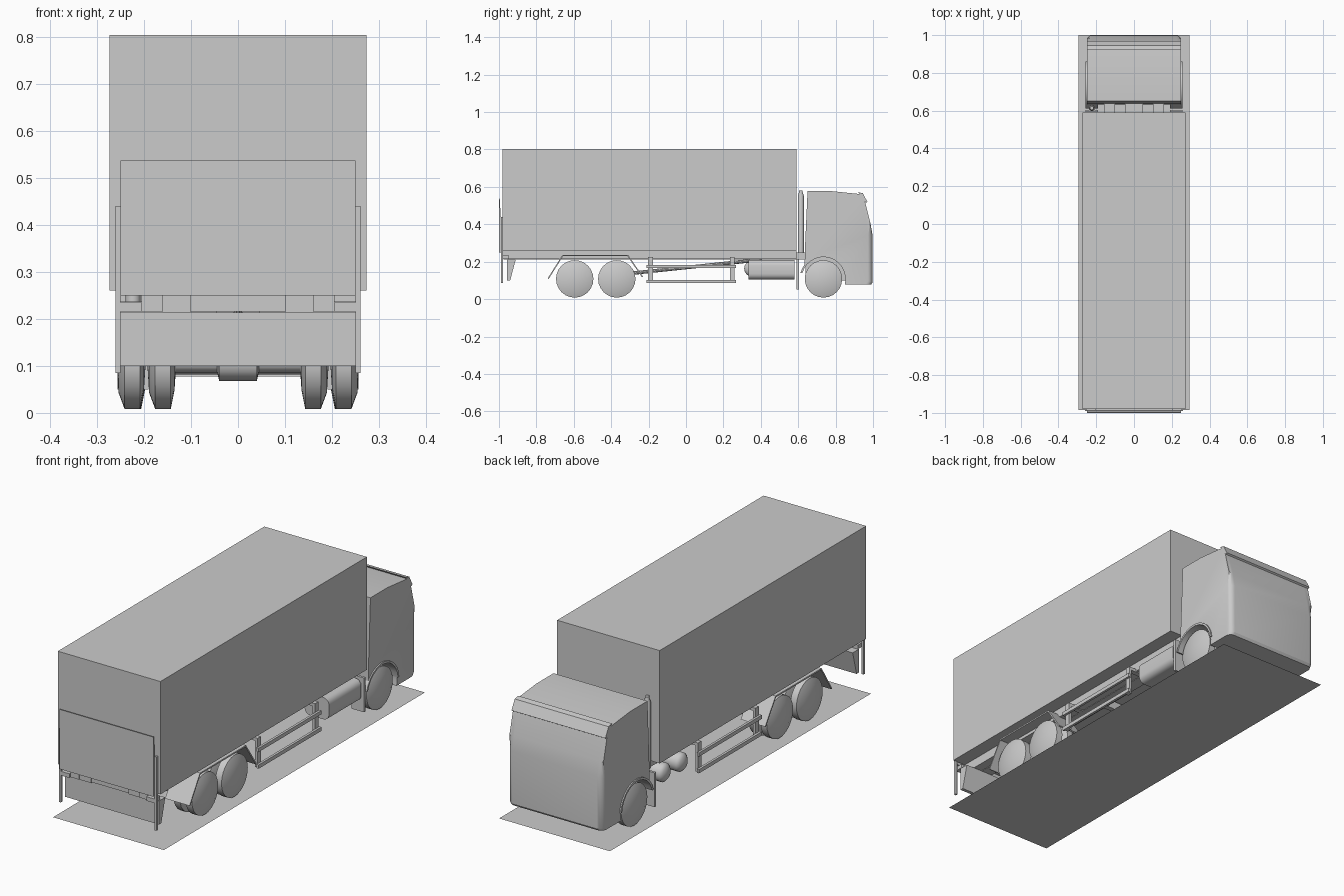
import bpy, bmesh, math
from mathutils import Vector

if "Cube" in bpy.data.objects:
    bpy.data.objects.remove(bpy.data.objects["Cube"])

grey = bpy.data.materials.new("plain grey")
grey.diffuse_color = (0.6, 0.6, 0.6, 1)
grey.use_nodes = True
grey.node_tree.nodes["Principled BSDF"].inputs["Base Color"].default_value = grey.diffuse_color


def finish(bm, name, smooth=None):
    bmesh.ops.recalc_face_normals(bm, faces=bm.faces)
    me = bpy.data.meshes.new(name)
    bm.to_mesh(me)
    bm.free()
    me.materials.append(grey)
    ob = bpy.data.objects.new(name, me)
    bpy.context.collection.objects.link(ob)
    if smooth:
        bpy.ops.object.select_all(action='DESELECT')
        ob.select_set(True)
        bpy.context.view_layer.objects.active = ob
        bpy.ops.object.shade_smooth_by_angle(angle=math.radians(smooth))
    return ob


def prism_bm(pts, x0, x1):
    """Extrude a (y, z) outline from x0 to x1."""
    bm = bmesh.new()
    a = [bm.verts.new((x0, y, z)) for y, z in pts]
    b = [bm.verts.new((x1, y, z)) for y, z in pts]
    n = len(pts)
    bm.faces.new(a)
    bm.faces.new(b[::-1])
    for i in range(n):
        j = (i + 1) % n
        bm.faces.new((a[i], b[i], b[j], a[j]))
    return bm


def prism(name, pts, x0, x1, smooth=None):
    return finish(prism_bm(pts, x0, x1), name, smooth)


def box(name, x0, x1, y0, y1, z0, z1):
    return prism(name, [(y0, z0), (y1, z0), (y1, z1), (y0, z1)], x0, x1)


def lathe(name, prof, origin, axis, n=24, smooth=35):
    """Spin (distance along axis, radius) points round an axis; radius 0 closes the end."""
    rot = Vector((0, 0, 1)).rotation_difference(Vector(axis))
    o = Vector(origin)
    bm = bmesh.new()
    rings = []
    for d, r in prof:
        k = n if r > 0 else 1
        rings.append([bm.verts.new(o + rot @ Vector((r * math.cos(2 * math.pi * i / n),
                                                     r * math.sin(2 * math.pi * i / n), d)))
                      for i in range(k)])
    for a, b in zip(rings, rings[1:]):
        for i in range(n):
            j = (i + 1) % n
            vs = [a[i % len(a)], a[j % len(a)], b[j % len(b)], b[i % len(b)]]
            bm.faces.new(list(dict.fromkeys(vs)))
    return finish(bm, name, smooth)


def arc(cy, cz, r, a0, a1, n):
    return [(cy + r * math.cos(math.radians(a0 + (a1 - a0) * i / n)),
             cz + r * math.sin(math.radians(a0 + (a1 - a0) * i / n))) for i in range(n + 1)]


# flat base sheet the truck stands on
bm = bmesh.new()
bm.faces.new([bm.verts.new(c) for c in ((-.295, -.985, 0), (.295, -.985, 0), (.295, 1, 0), (-.295, 1, 0))])
finish(bm, "base_sheet")

# cargo box
box("cargo_box", -.273, .273, -.98, .59, .26, .803)

# cab: side outline with wheel arch, rounded front corners
FY, FZ = .735, .108
outline = [(.635, .25), (.65, .577), (.78, .577), (.945, .56), (.955, .53), (.985, .41),
           (.998, .34), (.998, .09), (.99, .078)] + arc(FY, FZ, .118, -15, 150, 12) + [(.635, .215)]
bm = prism_bm(outline, -.25, .25)
edges = [e for e in bm.edges if all(v.co.y > .95 for v in e.verts)
         and e.verts[0].co.x * e.verts[1].co.x > 0]
bmesh.ops.bevel(bm, geom=edges, offset=.025, segments=4, profile=.5, affect='EDGES')
finish(bm, "cab", 30)

# sun visor
prism("sun_visor", [(.92, .572), (.945, .566), (.97, .52), (.962, .515), (.94, .55)], -.25, .25)

# engine and gearbox under the cab
box("engine", -.125, .125, .64, .86, .1, .26)

# chassis
box("chassis_center", -.047, .047, .57, .64, .213, .25)
for y in (-.97, -.48, -.1, .3):
    box("cross_member", -.16, .16, y, y + .025, .215, .255)
lathe("drive_shaft", [(0, 0), (0, .01), (.78, .01), (.78, 0)], (0, -.37, .13), (0, 1, .105), 10)
for y in (-.595, -.37):
    lathe("rear_axle", [(0, 0), (0, .022), (.3, .022), (.3, 0)], (-.15, y, FZ), (1, 0, 0), 12)
    lathe("axle_housing", [(0, 0), (.01, .04), (.09, .04), (.1, 0)], (-.05, y, FZ), (1, 0, 0), 12)
lathe("front_axle", [(0, 0), (0, .018), (.42, .018), (.42, 0)], (-.21, FY, .1), (1, 0, 0), 12)

tyre = [(0, 0), (.004, .06), (.012, .1), (.045, .1), (.058, .065), (.062, 0)]
rear_fender = [(-.74, .11), (-.66, .237), (-.31, .237), (-.23, .12),
               (-.236, .117), (-.313, .23), (-.657, .23), (-.734, .108)]
for s in (-1, 1):
    # frame rails and body bearers
    box("frame_rail", s * .1, s * .16, -.975, .65, .213, .25)
    box("body_bearer", s * .16, s * .205, -.98, .59, .215, .26)

    # wheels: twin tyres at the rear, single at the front
    for y in (-.595, -.37):
        lathe("rear_inner_wheel", tyre, (s * .131, y, FZ), (s, 0, 0), 24, 50)
        lathe("rear_outer_wheel", tyre, (s * .196, y, FZ), (s, 0, 0), 24, 50)
    lathe("front_wheel", tyre, (s * .194, FY, FZ), (s, 0, 0), 24, 50)

    # mudguards
    prism("rear_mudguard", rear_fender, s * .13, s * .26)
    prism("front_mudguard", arc(FY, FZ, .127, 5, 165, 12) + arc(FY, FZ, .117, 165, 5, 12),
          s * .19, s * .256, 30)
    box("front_mud_flap", s * .19, s * .256, .592, .604, .05, .215)

    # side guards
    for z in (.085, .165):
        box("side_guard_rail", s * .245, s * .257, -.21, .268, z, z + .018)
    for y in (-.202, .235):
        box("side_guard_post", s * .232, s * .246, y, y + .025, .085, .225)
        box("side_guard_bracket", s * .16, s * .246, y, y + .025, .21, .225)

    # tail lift guides and hinges
    box("lift_guide", s * .25, s * .26, -.99, -.978, .085, .44)
    box("lift_hinge", s * .205, s * .25, -.99, -.95, .215, .235)

# tail lift platform, tapering to the top
prism("lift_platform", [(-1, .25), (-.985, .25), (-.985, .35), (-.996, .537), (-1, .537)], -.25, .25)

# rear under-run bumper
prism("rear_bumper", [(-.957, .1), (-.94, .1), (-.91, .213), (-.957, .213)], -.25, .25)

# fuel tank with rounded edges
bm = prism_bm([(.335, .105), (.58, .105), (.58, .21), (.335, .21)], .12, .25)
bmesh.ops.bevel(bm, geom=[e for e in bm.edges if abs(e.verts[0].co.y - e.verts[1].co.y) > .1],
                offset=.03, segments=4, profile=.5, affect='EDGES')
finish(bm, "fuel_tank", 30)

# air tanks on the other side
for y in (.355, .485):
    lathe("air_tank", [(0, 0), (.008, .03), (.02, .044), (.12, .044), (.132, .03), (.14, 0)],
          (-.245, y, .163), (1, 0, 0), 16, 50)

# exhaust stack behind the cab
lathe("exhaust_stack", [(0, 0), (0, .016), (.32, .016), (.335, .01), (.345, .01), (.345, 0)],
      (-.223, .614, .235), (0, 0, 1), 14)
